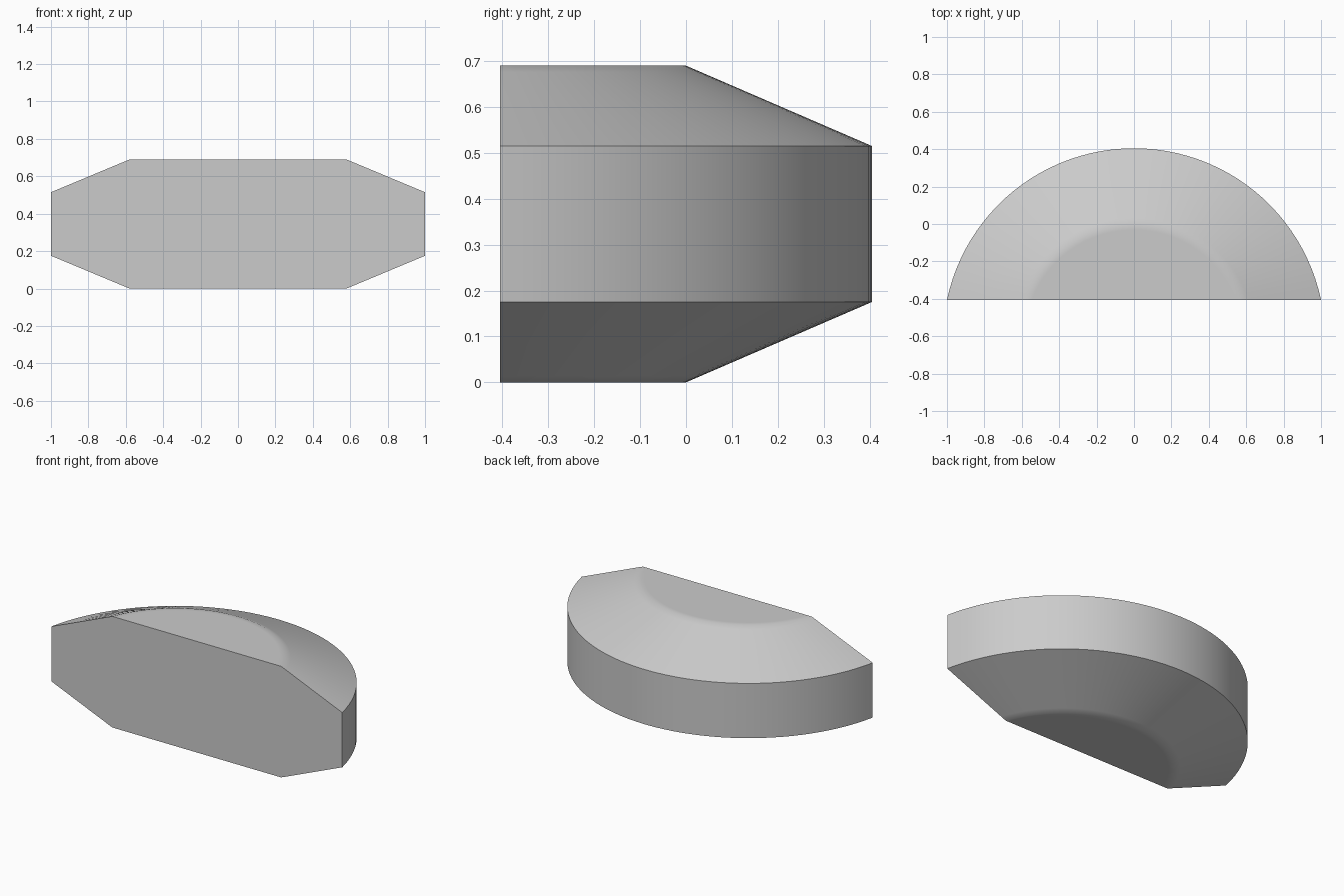
import bpy, bmesh, math

if "Cube" in bpy.data.objects:
    bpy.data.objects.remove(bpy.data.objects["Cube"], do_unlink=True)

CENTRE_Y, FRONT_Y = -0.617, -0.405   # arc centre and flat front plane
RIM, CAP = 1.022, 0.617              # outer and cap radii
MID, HALF, WALL = 0.345, 0.345, 0.17  # mid height, half height, half wall
STEPS = 48

# Flat grey surface
grey = bpy.data.materials.new("plain grey")
grey.use_nodes = True
colour = (0.6, 0.6, 0.6, 1)
grey.diffuse_color = colour
grey.node_tree.nodes["Principled BSDF"].inputs["Base Color"].default_value = colour

bm = bmesh.new()


def arc(radius, z):
    """Arc of vertices behind the front plane, from left to right."""
    start = math.asin((FRONT_Y - CENTRE_Y) / radius)
    angles = [start + (math.pi - 2 * start) * i / STEPS for i in range(STEPS + 1)]
    return [bm.verts.new((radius * math.cos(a), CENTRE_Y + radius * math.sin(a), z))
            for a in angles]


# Profile from the top cap over the slope to the wall, mirrored below
near = 0.08
upper = [(CAP - 0.03, HALF), (CAP, HALF),
         (CAP + (RIM - CAP) * near, HALF + (WALL - HALF) * near), (RIM, WALL)]
profile = upper + [(r, -h) for r, h in reversed(upper)]
rings = [arc(r, MID + h) for r, h in profile]

# Sloped shoulders and curved wall
for a, b in zip(rings, rings[1:]):
    for i in range(STEPS):
        bm.faces.new((a[i], b[i], b[i + 1], a[i + 1]))

# Top cap, bottom cap and flat front
bm.faces.new(rings[0])
bm.faces.new(rings[-1][::-1])
bm.faces.new([r[0] for r in rings] + [r[-1] for r in reversed(rings)])
bmesh.ops.recalc_face_normals(bm, faces=bm.faces)

mesh = bpy.data.meshes.new("bevelled_half_disc")
bm.to_mesh(mesh)
bm.free()
mesh.materials.append(grey)
body = bpy.data.objects.new("bevelled_half_disc", mesh)
bpy.context.collection.objects.link(body)

# Smooth curves with crisp rim and front edges
bpy.ops.object.select_all(action="DESELECT")
body.select_set(True)
bpy.context.view_layer.objects.active = body
bpy.ops.object.shade_smooth_by_angle(angle=math.radians(30))
